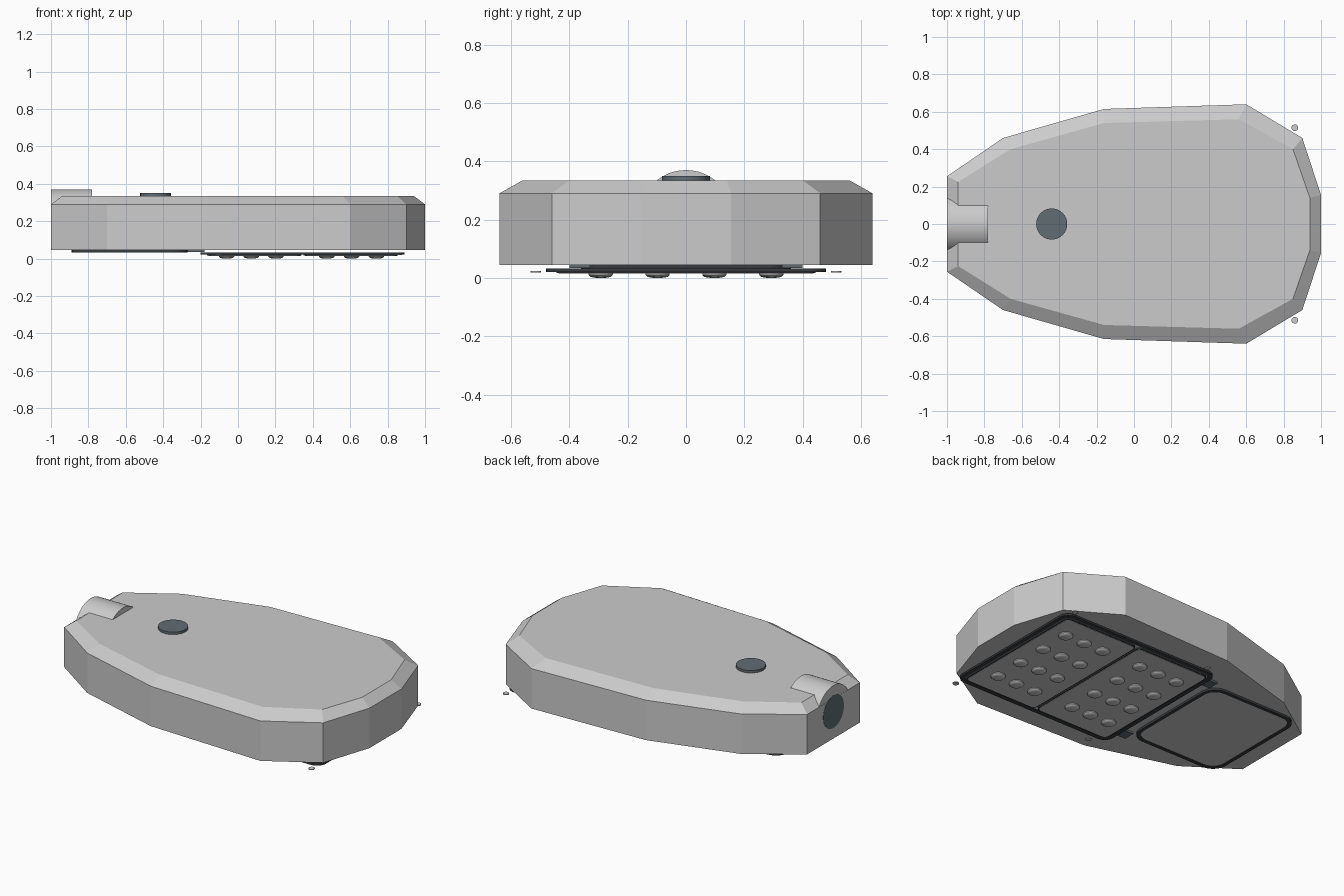
import bpy, bmesh
from math import pi, cos, sin

if "Cube" in bpy.data.objects:
    bpy.data.objects.remove(bpy.data.objects["Cube"])

dark = bpy.data.materials.new("dark_grey")
dark.diffuse_color = (0.12, 0.15, 0.17, 1)
dark.use_nodes = True
dark.node_tree.nodes["Principled BSDF"].inputs["Base Color"].default_value = dark.diffuse_color
gasket_mat = bpy.data.materials.new("gasket_black")
gasket_mat.diffuse_color = (0.04, 0.045, 0.05, 1)
gasket_mat.use_nodes = True
gasket_mat.node_tree.nodes["Principled BSDF"].inputs["Base Color"].default_value = gasket_mat.diffuse_color


def finish(name, bm, mat=None, smooth=False):
    bmesh.ops.recalc_face_normals(bm, faces=bm.faces)
    me = bpy.data.meshes.new(name)
    bm.to_mesh(me)
    bm.free()
    ob = bpy.data.objects.new(name, me)
    bpy.context.collection.objects.link(ob)
    if mat:
        me.materials.append(mat)
    if smooth:
        bpy.ops.object.select_all(action='DESELECT')
        ob.select_set(True)
        bpy.context.view_layer.objects.active = ob
        bpy.ops.object.shade_smooth_by_angle(angle=0.6)
    return ob


def loft(name, rings, mat=None, smooth=False):
    """Closed solid through rings of equal point count."""
    bm = bmesh.new()
    loops = [[bm.verts.new(p) for p in r] for r in rings]
    n = len(loops[0])
    for a, b in zip(loops, loops[1:]):
        for i in range(n):
            j = (i + 1) % n
            bm.faces.new((a[i], a[j], b[j], b[i]))
    bm.faces.new(loops[0])
    bm.faces.new(loops[-1])
    return finish(name, bm, mat, smooth)


def rounded_rect(x0, x1, hy, r, seg=6):
    pts = []
    corners = ((x1 - r, hy - r), (x0 + r, hy - r), (x0 + r, r - hy), (x1 - r, r - hy))
    for k, (cx, cy) in enumerate(corners):
        for i in range(seg + 1):
            a = pi / 2 * (k + i / seg)
            pts.append((cx + r * cos(a), cy + r * sin(a)))
    return pts


def plate(name, x0, x1, hy, r, z0, z1, mat=None):
    pts = rounded_rect(x0, x1, hy, r)
    return loft(name, [[(x, y, z) for x, y in pts] for z in (z0, z1)], mat)


def ring_plate(name, x0, x1, hy, r, w, z0, z1, mat):
    """Rounded rectangular rim of width w."""
    o = rounded_rect(x0, x1, hy, r)
    q = rounded_rect(x0 + w, x1 - w, hy - w, r - w * 0.6)
    bm = bmesh.new()
    L = [[bm.verts.new((x, y, z)) for x, y in p]
         for p, z in ((o, z0), (o, z1), (q, z1), (q, z0))]
    n = len(o)
    for k in range(4):
        a, b = L[k], L[(k + 1) % 4]
        for i in range(n):
            j = (i + 1) % n
            bm.faces.new((a[i], a[j], b[j], b[i]))
    return finish(name, bm, mat)


def disc(name, x, y, r, z0, z1, mat=None, n=32):
    pts = [(x + r * cos(2 * pi * i / n), y + r * sin(2 * pi * i / n)) for i in range(n)]
    return loft(name, [[(px, py, z) for px, py in pts] for z in (z0, z1)], mat, True)


def x_cylinder(name, x0, x1, r, zc, mat=None, n=48):
    return loft(name, [[(x, r * cos(2 * pi * i / n), zc + r * sin(2 * pi * i / n))
                        for i in range(n)] for x in (x0, x1)], mat, True)


# Faceted housing with chamfered top
side = [(-1, .255), (-.7, .46), (-.16, .615), (.6, .64), (.9, .46), (1, .155)]
top = [(-.94, .225), (-.66, .40), (-.16, .54), (.56, .56), (.85, .40), (.94, .14)]


def both(half, z):
    return [(x, y, z) for x, y in half] + [(x, -y, z) for x, y in reversed(half)]


loft("housing", [both(side, .045), both(side, .29), both(top, .335)])

# Pole socket and its dark bore
x_cylinder("pole_socket", -.9995, -.78, .16, .21)
x_cylinder("socket_bore", -1.001, -.99, .10, .21, dark)

# Sensor cap on top
disc("sensor_cap", -.44, 0, .083, .33, .35, dark)

# Driver compartment cover under the rear
ring_plate("cover_gasket", -.89, -.27, .36, .09, .022, .032, .047, gasket_mat)
plate("driver_cover", -.868, -.292, .338, .075, .035, .047)

# Light frame under the front
plate("light_plate", -.185, .875, .465, .045, .025, .031)
ring_plate("light_frame", -.2, .89, .48, .06, .026, .021, .032, gasket_mat)

# Two lens panels with thin dark seams and a grid of domed lenses
for k, xc in enumerate((.087, .603)):
    ring_plate(f"panel_seam_{k}", xc - .253, xc + .253, .445, .03, .008, .017, .026, gasket_mat)
    plate(f"lens_panel_{k}", xc - .246, xc + .246, .438, .025, .015, .026)

for i, x in enumerate((-.061, .071, .203, .474, .607, .74)):
    for j in range(4):
        y = -.2925 + .195 * j
        n = 24
        prof = ((.042, .017), (.041, .010), (.035, .004), (.023, .001), (.008, 0))
        loft(f"lens_{i}_{j}", [[(x + r * cos(2 * pi * a / n), y + r * sin(2 * pi * a / n), z)
                                for a in range(n)] for r, z in prof], None, True)

# Hinge tabs and corner screws
for s, side_name in ((1, "left"), (-1, "right")):
    bm = bmesh.new()
    bmesh.ops.create_cube(bm, size=1)
    for v in bm.verts:
        v.co = (-.225 + v.co.x * .09, s * .365 + v.co.y * .07, .040 + v.co.z * .012)
    finish(f"hinge_tab_{side_name}", bm, dark)
    for e, x in (("front", .86), ("rear", -.10)):
        disc(f"screw_{e}_{side_name}", x, s * .515, .018, .018, .023, None, 16)
